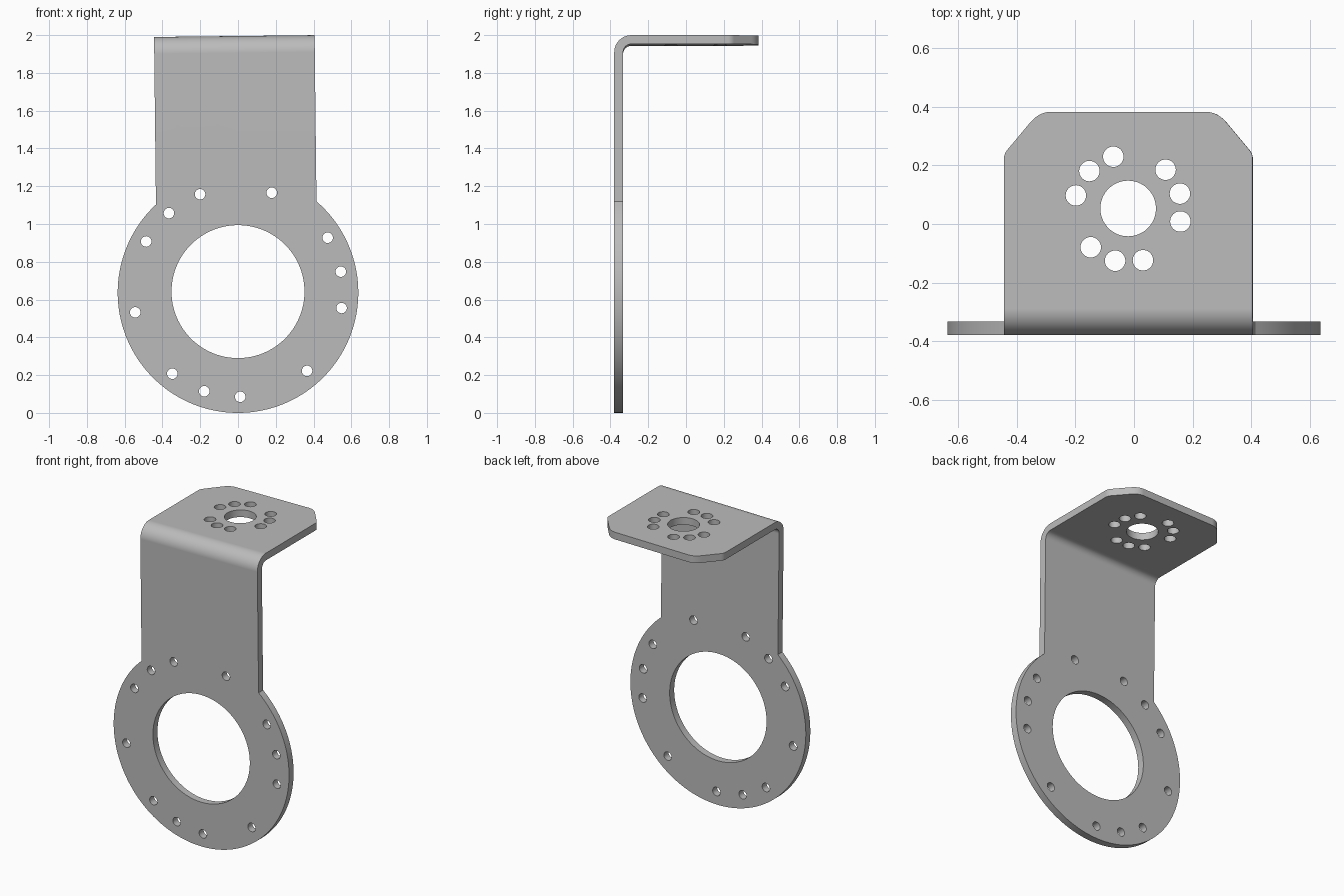
import bpy, bmesh
from math import sin, cos, pi, radians, asin
from mathutils import Matrix, Vector

if "Cube" in bpy.data.objects:
    bpy.data.objects.remove(bpy.data.objects["Cube"])

THICK = 0.047
FRONT, BACK, TOP = -0.38, 0.383, 1.995
RING_Z, RING_R = 0.637, 0.637
HALF, SHIFT, BEND = 0.425, -0.004, 0.09
TILT = radians(0.65)

metal = bpy.data.materials.new("Grey metal")
metal.use_nodes = True
grey = (0.5, 0.5, 0.5, 1)
metal.diffuse_color = grey
metal.node_tree.nodes["Principled BSDF"].inputs["Base Color"].default_value = grey


def make_object(name, bm):
    mesh = bpy.data.meshes.new(name)
    bm.to_mesh(mesh)
    bm.free()
    mesh.materials.append(metal)
    obj = bpy.data.objects.new(name, mesh)
    bpy.context.collection.objects.link(obj)
    return obj


def fillet(before, corner, after, steps=6):
    """Rounded corner between two points."""
    a, b, c = Vector(before), Vector(corner), Vector(after)
    return [a * (1 - t) ** 2 + b * 2 * t * (1 - t) + c * t * t
            for t in (i / steps for i in range(steps + 1))]


# Outer skin of the bracket: ring outline, strip, bend and top plate
bm = bmesh.new()
left, right = SHIFT - HALF, SHIFT + HALF


def pair(y, z):
    return bm.verts.new((left, y, z)), bm.verts.new((right, y, z))


rows = []
for i in range(11):
    a = pi / 2 * i / 10
    rows.append(pair(FRONT + BEND * (1 - cos(a)), TOP - BEND * (1 - sin(a))))
for (l0, r0), (l1, r1) in zip(rows, rows[1:]):
    bm.faces.new((l0, r0, r1, l1))

# Front plate: clockwise arc from the left shoulder round to the right one
start = pi - asin(-left / RING_R) + pi / 2
start = pi / 2 + asin(-left / RING_R)
end = 2 * pi + pi / 2 - asin(right / RING_R)
arc = []
for i in range(121):
    a = start + (end - start) * i / 120
    arc.append(bm.verts.new((RING_R * cos(a), FRONT, RING_Z + RING_R * sin(a))))
bm.faces.new([rows[0][0]] + arc + [rows[0][1]])

# Top plate with rounded, chamfered far corners
corner = fillet((HALF, 0.222), (HALF, 0.24), (0.412, 0.255))
corner += fillet((0.336, 0.346), (0.305, BACK), (0.265, BACK))
far = [bm.verts.new((SHIFT + p.x, p.y, TOP)) for p in corner]
far += [bm.verts.new((SHIFT - p.x, p.y, TOP)) for p in reversed(corner)]
bm.faces.new([rows[-1][0], rows[-1][1]] + far)

# The strip leans very slightly about the ring centre
bmesh.ops.rotate(bm, verts=bm.verts, cent=(0, 0, RING_Z),
                 matrix=Matrix.Rotation(-TILT, 3, "Y"))
bracket = make_object("bracket", bm)
solid = bracket.modifiers.new("Thickness", "SOLIDIFY")
solid.thickness = THICK
solid.offset = -1
solid.use_even_offset = True

# Hole cutters
bm = bmesh.new()


def drill(place, radius, segments, along_y):
    turn = Matrix.Rotation(pi / 2, 4, "X") if along_y else Matrix()
    bmesh.ops.create_cone(bm, cap_ends=True, segments=segments, radius1=radius,
                          radius2=radius, depth=0.2,
                          matrix=Matrix.Translation(place) @ turn)


drill((0, FRONT, RING_Z + 0.005), 0.352, 96, True)
for k in (0, 1, 3, 5, 6, 7, 9, 11, 12, 13, 15, 17):
    a = radians(11.2 + 20 * k)
    drill((0.555 * cos(a), FRONT, RING_Z + 0.003 + 0.555 * sin(a)), 0.028, 24, True)
hub = Vector((-0.02, 0.053, TOP))
drill(hub, 0.095, 64, False)
for k in (0, 1, 3, 4, 5, 7, 8, 9, 11):
    a = radians(16 + 30 * k)
    drill(hub + Vector((cos(a), sin(a), 0)) * 0.184, 0.035, 32, False)
cutter = make_object("hole_cutter", bm)
cutter.hide_render = True

cut = bracket.modifiers.new("Holes", "BOOLEAN")
cut.operation = "DIFFERENCE"
cut.solver = "EXACT"
cut.object = cutter

# Bake the cuts, remove the cutter and shade
bpy.ops.object.select_all(action="DESELECT")
bracket.select_set(True)
bpy.context.view_layer.objects.active = bracket
for name in ("Thickness", "Holes"):
    bpy.ops.object.modifier_apply(modifier=name)
bpy.data.objects.remove(cutter)
bpy.ops.object.shade_smooth_by_angle(angle=radians(30))
weighted = bracket.modifiers.new("Clean normals", "WEIGHTED_NORMAL")
weighted.keep_sharp = True
